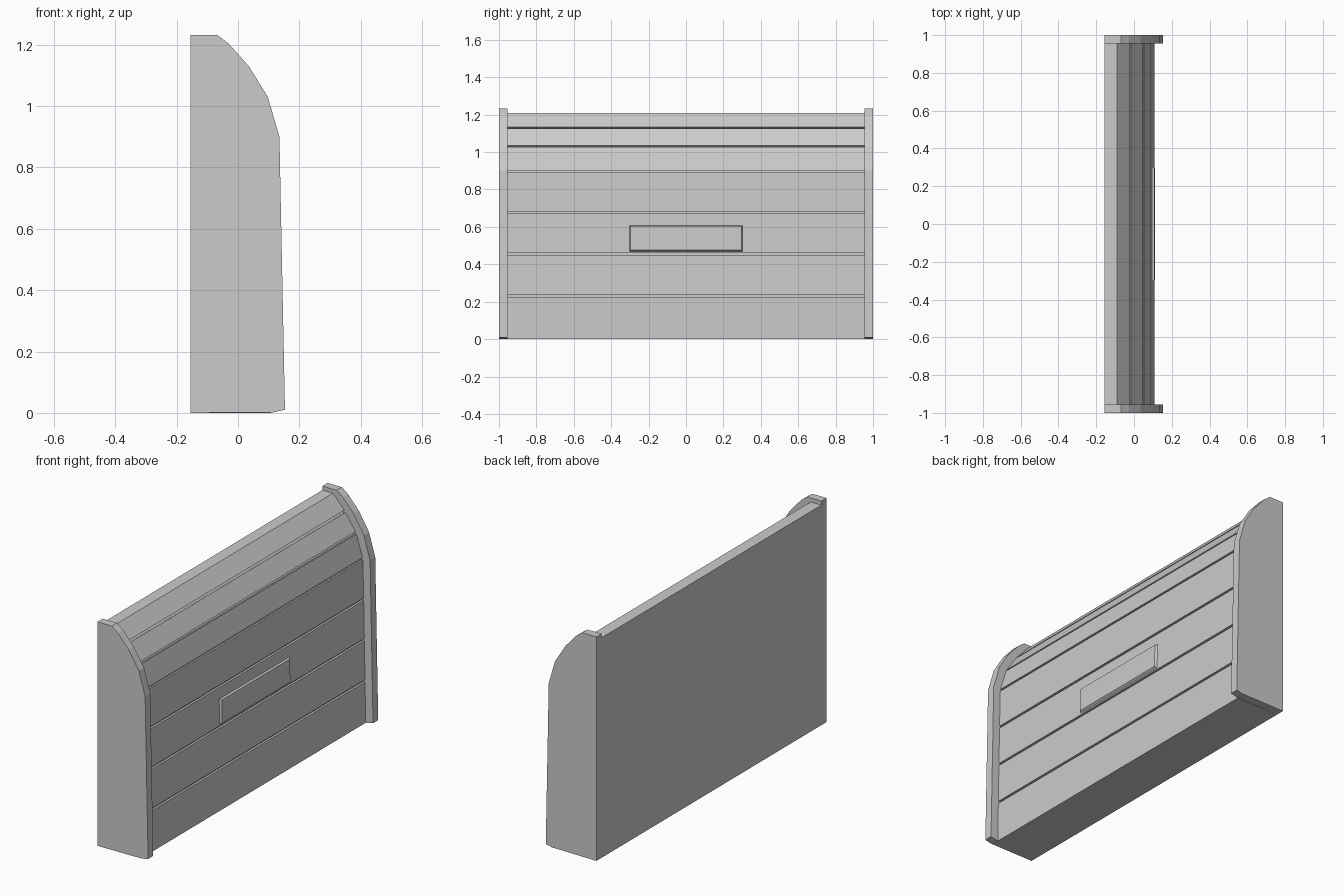
import bpy, bmesh
from mathutils import Vector

if "Cube" in bpy.data.objects:
    bpy.data.objects.remove(bpy.data.objects["Cube"])


def finish(name, bm):
    bmesh.ops.recalc_face_normals(bm, faces=bm.faces)
    me = bpy.data.meshes.new(name)
    bm.to_mesh(me)
    bm.free()
    ob = bpy.data.objects.new(name, me)
    bpy.context.collection.objects.link(ob)
    return ob


def loft(name, ring_a, ring_b):
    """Closed solid between two matching outlines."""
    bm = bmesh.new()
    a = [bm.verts.new(p) for p in ring_a]
    b = [bm.verts.new(p) for p in ring_b]
    bm.faces.new(a)
    bm.faces.new(b)
    n = len(a)
    for i in range(n):
        j = (i + 1) % n
        bm.faces.new((a[i], a[j], b[j], b[i]))
    return finish(name, bm)


def extrude_y(name, profile, y0, y1):
    return loft(name, [(x, y0, z) for x, z in profile],
                [(x, y1, z) for x, z in profile])


BACK = -0.155

# End panels
end_profile = [(BACK, 0), (0.115, 0.002), (0.153, 0.01), (0.135, 0.90),
               (0.097, 1.03), (0.035, 1.13), (-0.03, 1.203),
               (-0.068, 1.232), (BACK, 1.232)]
for side, y0, y1 in (("left", -1.0, -0.955), ("right", 0.955, 1.0)):
    extrude_y("end_panel_" + side, end_profile, y0, y1)

# Planked body: a groove is cut at every joint along the front outline
front = [Vector(p) for p in ((0.108, 0), (0.104, 0.23), (0.1, 0.455), (0.096, 0.677),
                             (0.091, 0.897), (0.05, 1.03), (-0.018, 1.13), (-0.09, 1.21))]
HALF, DEPTH = 0.006, 0.012
body_profile = [(BACK, 0), tuple(front[0])]
for prev, p, nxt in zip(front, front[1:], front[2:]):
    d0, d1 = (p - prev).normalized(), (nxt - p).normalized()
    t = (d0 + d1).normalized()
    inward = Vector((-t.y, t.x)) * DEPTH
    lo, hi = p - d0 * HALF, p + d1 * HALF
    body_profile += [tuple(q) for q in (lo, lo + inward, hi + inward, hi)]
body_profile += [tuple(front[-1]), (BACK, 1.21)]
extrude_y("planked_body", body_profile, -0.955, 0.955)


# Raised plate with sloping edges, parallel to the front boards
def plate_ring(y, z0, z1, lift):
    return [(0.108 - 0.018 * z + lift, yy, z)
            for yy, z in ((-y, z0), (y, z0), (y, z1), (-y, z1))]


loft("front_plate", plate_ring(0.305, 0.466, 0.608, -0.004),
     plate_ring(0.296, 0.477, 0.604, 0.012))
